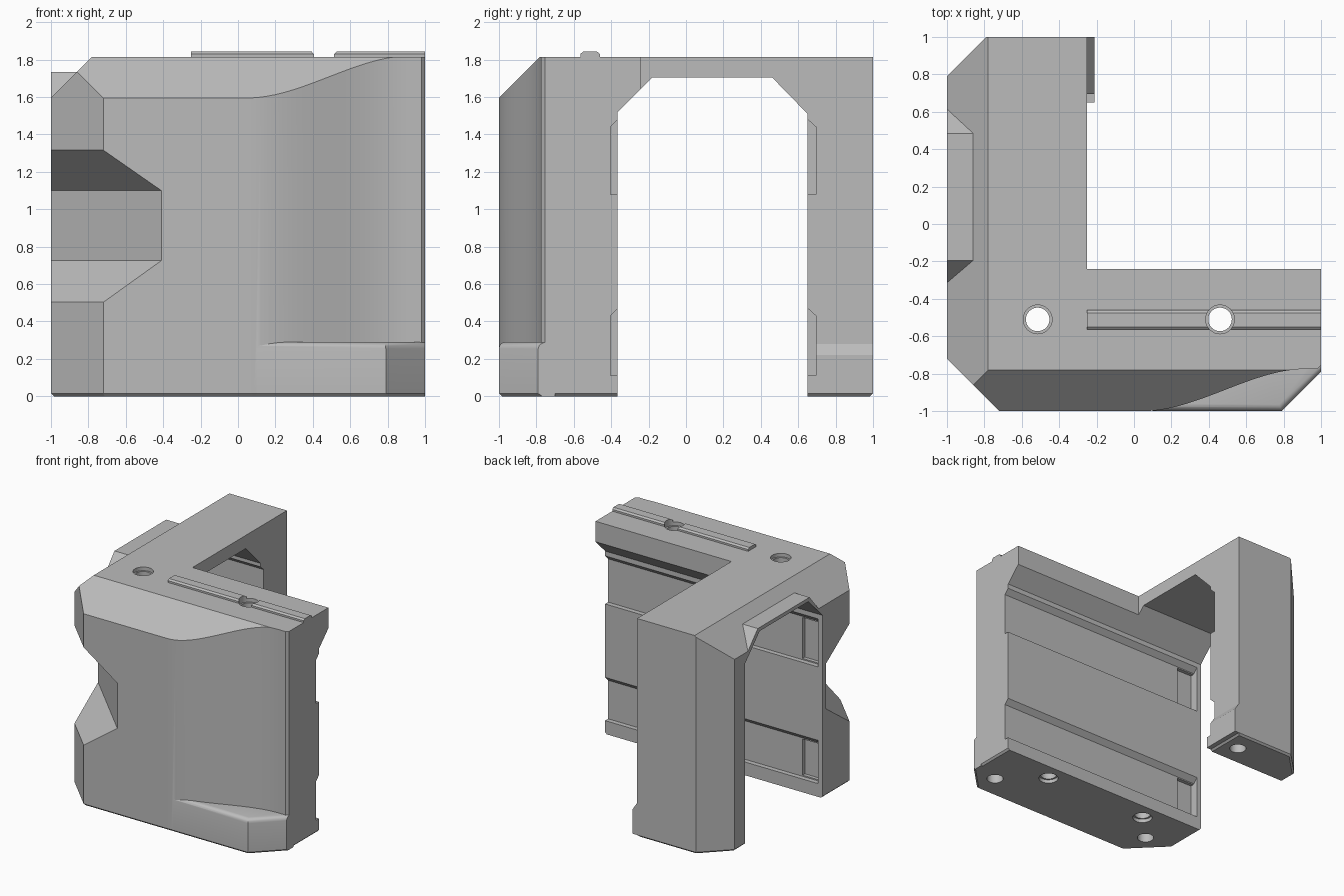
import bpy, bmesh
from math import cos, sin, pi
from mathutils import Matrix

cube = bpy.data.objects.get("Cube")
if cube:
    bpy.data.objects.remove(cube, do_unlink=True)

TOP = 1.815
grey = bpy.data.materials.new("plain_grey")
grey.use_nodes = True
grey.diffuse_color = (0.5, 0.5, 0.5, 1)
grey.node_tree.nodes["Principled BSDF"].inputs["Base Color"].default_value = (0.5, 0.5, 0.5, 1)


def prism(name, pts, axis, lo, hi):
    """Extrude a 2D profile along an axis from lo to hi."""
    place = {"x": lambda a, b, t: (t, a, b),
             "y": lambda a, b, t: (a, t, b),
             "z": lambda a, b, t: (a, b, t)}[axis]
    bm = bmesh.new()
    ends = [[bm.verts.new(place(a, b, t)) for a, b in pts] for t in (lo, hi)]
    n = len(pts)
    bm.faces.new(ends[0])
    bm.faces.new(ends[1])
    for i in range(n):
        j = (i + 1) % n
        bm.faces.new((ends[0][i], ends[0][j], ends[1][j], ends[1][i]))
    bmesh.ops.recalc_face_normals(bm, faces=bm.faces)
    mesh = bpy.data.meshes.new(name)
    bm.to_mesh(mesh)
    bm.free()
    mesh.materials.append(grey)
    ob = bpy.data.objects.new(name, mesh)
    bpy.context.collection.objects.link(ob)
    return ob


def box(name, x, y, z):
    return prism(name, [(x[0], y[0]), (x[1], y[0]), (x[1], y[1]), (x[0], y[1])], "z", *z)


def cylinder(name, x, y, r, lo, hi, sides=32):
    ring = [(x + r * cos(2 * pi * i / sides), y + r * sin(2 * pi * i / sides)) for i in range(sides)]
    return prism(name, ring, "z", lo, hi)


def bevel_edges(ob, rule, width, segments=1):
    bm = bmesh.new()
    bm.from_mesh(ob.data)
    edges = [e for e in bm.edges if all(rule(v.co) for v in e.verts)]
    bmesh.ops.bevel(bm, geom=edges, offset=width, segments=segments, profile=0.5, affect="EDGES")
    bm.to_mesh(ob.data)
    bm.free()


def slice_off(ob, point, normal):
    """Cut away everything beyond a plane and close the opening."""
    bm = bmesh.new()
    bm.from_mesh(ob.data)
    cut = bmesh.ops.bisect_plane(bm, geom=bm.verts[:] + bm.edges[:] + bm.faces[:],
                                 plane_co=point, plane_no=normal, clear_outer=True)
    rim = [g for g in cut["geom_cut"] if isinstance(g, bmesh.types.BMEdge)]
    bmesh.ops.edgeloop_fill(bm, edges=rim)
    bmesh.ops.recalc_face_normals(bm, faces=bm.faces)
    bm.to_mesh(ob.data)
    bm.free()


def combine(ob, tool, operation):
    mod = ob.modifiers.new(operation.lower(), "BOOLEAN")
    mod.operation, mod.object, mod.solver = operation, tool, "EXACT"
    bpy.context.view_layer.objects.active = ob
    bpy.ops.object.modifier_apply(modifier=mod.name)
    bpy.data.objects.remove(tool, do_unlink=True)


# L-shaped body whose front sweeps back in an S-curve
sweep = []
for i in range(25):
    t = i / 24
    sweep.append((0.05 + 0.87 * t, -1 + 0.225 * t * t * (3 - 2 * t)))
outline = [(-1, -0.72), (-0.72, -1)] + sweep + [
    (0.98, -0.775), (1, -0.755), (1, -0.24), (-0.25, -0.24),
    (-0.25, 1), (-0.79, 1), (-1, 0.79)]
body = prism("corner_body", outline, "z", 0, TOP)
bevel_edges(body, lambda c: c.z < 0.001, 0.015)

# Sloped upper edges on the front and outer side
slice_off(body, (0, -0.78, TOP), (0, -1, 1))
slice_off(body, (-0.78, 0, TOP), (-1, 0, 1))

# Wider foot under the swept front corner
foot = prism("front_foot", [(0.1, -1), (0.79, -1), (1, -0.79), (1, -0.7), (0.1, -0.7)], "z", 0, 0.29)
bevel_edges(foot, lambda c: c.y < -0.75 and c.z > 0.28, 0.035, 4)
bevel_edges(foot, lambda c: c.y < -0.75 and c.z < 0.001, 0.015)
combine(body, foot, "UNION")

# Heel step on the rear leg
heel = prism("leg_heel", [(-0.4, 0.015), (-0.4, 0.4), (-0.25, 0.28), (-0.21, 0.22), (-0.21, 0.015)],
             "y", 0.5, 1)
combine(body, heel, "UNION")

# Hood over the archway
hood = prism("arch_hood", [(-0.4, 1.5), (-0.31, 1.6), (-0.195, 1.735), (0.485, 1.735), (0.61, 1.6), (0.7, 1.5)],
             "x", -1, -0.7)
combine(body, hood, "UNION")

# Raised rail on top
rail = prism("top_rail", [(-0.565, 1.78), (-0.565, 1.83), (-0.55, 1.842), (-0.475, 1.842), (-0.46, 1.83), (-0.46, 1.78)],
             "x", -0.25, 1)
combine(body, rail, "UNION")

# Archway running the whole width
arch = prism("arch_cutter", [(-0.365, -0.1), (0.65, -0.1), (0.65, 1.51), (0.46, 1.705), (-0.18, 1.705), (-0.365, 1.52)],
             "x", -1.2, 1.2)
combine(body, arch, "DIFFERENCE")

# Sliding grooves in both inner walls, each with a deeper end pocket
for low, high in ((0.11, 0.43), (1.08, 1.44)):
    groove = prism("groove_cutter", [(-0.405, low), (0.695, low), (0.695, high), (0.64, high + 0.05),
                                     (-0.355, high + 0.05), (-0.405, high)], "x", -0.96, 1.2)
    combine(body, groove, "DIFFERENCE")
    pocket = box("pocket_cutter", (-0.955, -0.79), (-0.435, 0.725), (low + 0.01, high - 0.01))
    combine(body, pocket, "DIFFERENCE")

# Diagonal notch across the front outer corner
notch = prism("notch_cutter", [(-0.997, 0.725), (-0.997, 1.1), (-1.5, 1.595), (-1.5, 0.215)], "y", -1.2, 1.2)
notch.data.transform(Matrix.Rotation(pi / 4, 4, "Z"))
combine(body, notch, "DIFFERENCE")

# Two through holes with wider mouths at both ends
for x in (-0.515, 0.46):
    combine(body, cylinder("hole_cutter", x, -0.51, 0.063, -0.1, 2), "DIFFERENCE")
    combine(body, cylinder("top_mouth", x, -0.51, 0.077, TOP - 0.03, 2), "DIFFERENCE")
    combine(body, cylinder("lower_mouth", x, -0.51, 0.077, -0.1, 0.03), "DIFFERENCE")

# Blind holes in the underside
for x, y in ((0.78, -0.79), (-0.74, -0.74), (-0.39, 0.82)):
    combine(body, cylinder("blind_hole", x, y, 0.065, -0.1, 0.2), "DIFFERENCE")

# Smooth only the gentle curves
bpy.ops.object.select_all(action="DESELECT")
body.select_set(True)
bpy.context.view_layer.objects.active = body
bpy.ops.object.shade_smooth_by_angle(angle=0.45)
